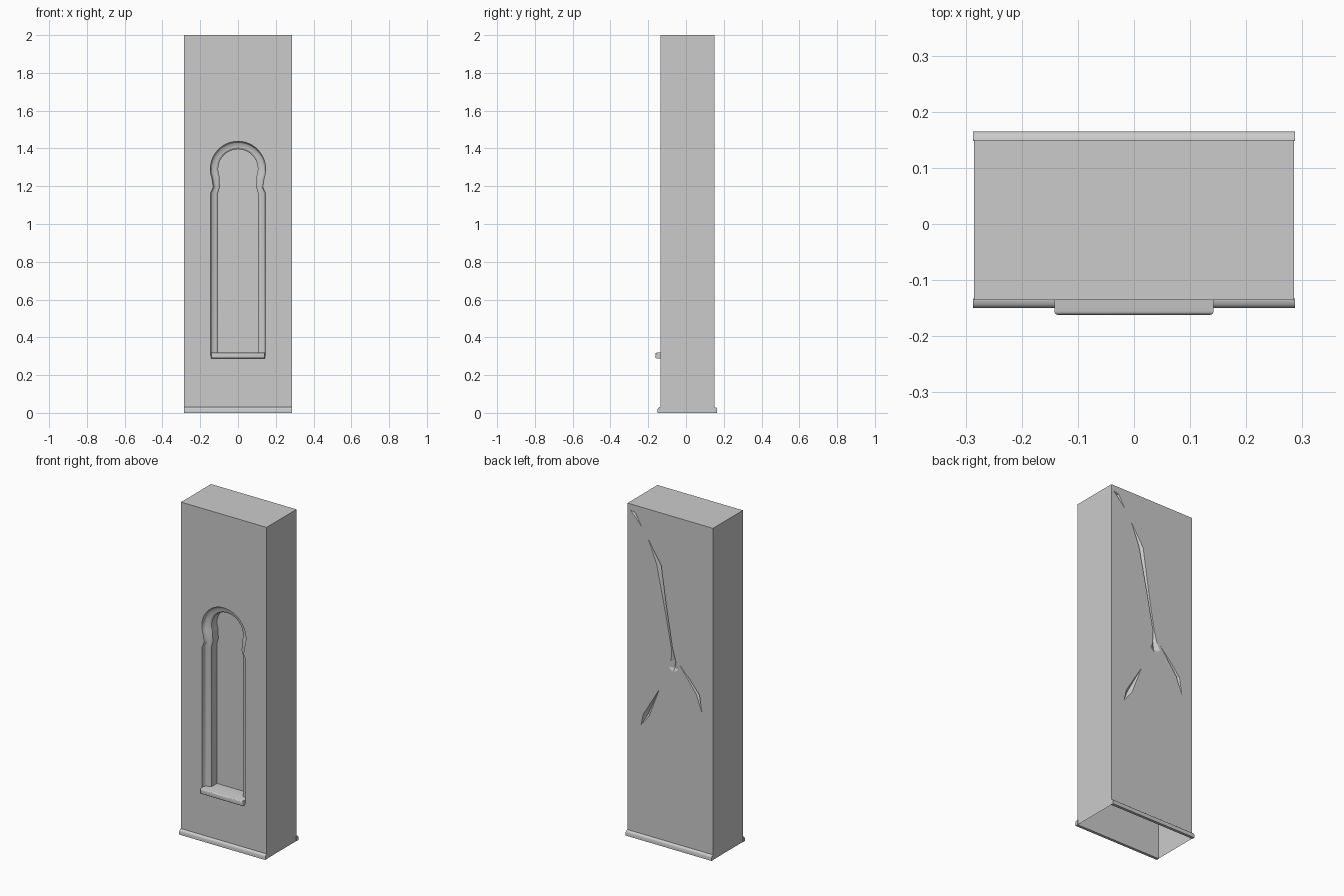
import bpy, bmesh
from math import sin, cos, radians
from mathutils import Vector

if "Cube" in bpy.data.objects:
    bpy.data.objects.remove(bpy.data.objects["Cube"])

W, YF, YB, H = 0.285, -0.135, 0.15, 2.0


def finish(bm, name, angle=30):
    bmesh.ops.recalc_face_normals(bm, faces=bm.faces[:])
    me = bpy.data.meshes.new(name)
    bm.to_mesh(me)
    bm.free()
    ob = bpy.data.objects.new(name, me)
    bpy.context.collection.objects.link(ob)
    bpy.ops.object.select_all(action='DESELECT')
    ob.select_set(True)
    bpy.context.view_layer.objects.active = ob
    bpy.ops.object.shade_smooth_by_angle(angle=radians(angle))
    return ob


def loop_edges(bm, verts):
    out = []
    for a, b in zip(verts, verts[1:] + verts[:1]):
        out.append(bm.edges.get((a, b)) or bm.edges.new((a, b)))
    return out


def keyhole(t):
    """Keyhole arch outline; t=0 outer edge, t=1 inner edge."""
    mix = lambda a, b: a + (b - a) * t
    half = mix(0.145, 0.105)
    r = mix(0.147, 0.105)
    right = [(half, 0.30), (half, 1.165), (mix(0.131, 0.096), 1.195)]
    arc = [(r * cos(radians(a)), 1.291 + r * sin(radians(a)))
           for a in [-20 + 220 * i / 28 for i in range(29)]]
    return right + arc + [(-x, z) for x, z in reversed(right)]


def crack(bm, path):
    """Carve a V groove along (x, z, half width, depth); returns its rim edges."""
    left, right, low = [], [], []
    for x, z, w, d in path:
        a = bm.verts.new((x + w, YB, z))
        if w:
            left.append(a)
            right.append(bm.verts.new((x - w, YB, z)))
            low.append(bm.verts.new((x, YB - d, z)))
        else:
            left.append(a)
            right.append(a)
            low.append(a)
    for side in (left, right):
        for i in range(len(path) - 1):
            face = []
            for v in (side[i], side[i + 1], low[i + 1], low[i]):
                if v not in face:
                    face.append(v)
            bm.faces.new(face)
    return loop_edges(bm, left + right[-2:0:-1])


# Wall shell, open underneath
bm = bmesh.new()
rect = [(-W, 0), (W, 0), (W, H), (-W, H)]
front = [bm.verts.new((x, YF, z)) for x, z in rect]
back = [bm.verts.new((x, YB, z)) for x, z in rect]
for i in (1, 2, 3):
    j = (i + 1) % 4
    bm.faces.new((front[i], front[j], back[j], back[i]))

# Moulded keyhole niche
section = [(0, 0), (0.06, 0.010), (0.2, 0.019), (0.45, 0.025),
           (0.8, 0.027), (1, 0.033), (1, 0.085)]
rings = [[bm.verts.new((x, YF + d, z)) for x, z in keyhole(t)] for t, d in section]
n = len(rings[0])
for a, b in zip(rings, rings[1:]):
    for i in range(n):
        j = (i + 1) % n
        bm.faces.new((a[i], a[j], b[j], b[i]))
bm.faces.new(rings[-1])
bmesh.ops.triangle_fill(bm, edges=loop_edges(bm, front) + loop_edges(bm, rings[0]),
                        use_beauty=True, normal=Vector((0, -1, 0)))

# Cracks in the back face
cracks = [
    [(0.272, 1.965, 0, 0), (0.245, 1.955, 0.012, 0.015), (0.192, 1.885, 0, 0)],
    [(0.146, 1.818, 0, 0), (0.076, 1.685, 0.015, 0.02), (0.03, 1.43, 0.007, 0.012),
     (-0.012, 1.2, 0.004, 0.012), (-0.022, 1.125, 0.016, 0.02),
     (-0.023, 1.085, 0.034, 0.012), (-0.018, 1.06, 0, 0)],
    [(-0.06, 1.118, 0, 0), (-0.12, 1.05, 0.007, 0.012),
     (-0.184, 0.97, 0.011, 0.018), (-0.212, 0.868, 0, 0)],
    [(0.073, 0.932, 0, 0), (0.16, 0.755, 0.02, 0.02), (0.196, 0.685, 0, 0)],
]
edges = loop_edges(bm, back)
for path in cracks:
    edges += crack(bm, path)
bmesh.ops.triangle_fill(bm, edges=edges, use_beauty=True, normal=Vector((0, 1, 0)))
finish(bm, "wall", 25)


# Skirting strips along front and back
def skirting(name, y0, s):
    prof = [(-0.002, 0), (0.015, 0), (0.015, 0.019), (0.013, 0.025),
            (0.008, 0.029), (0, 0.031), (-0.002, 0.031)]
    bm = bmesh.new()
    ends = [[bm.verts.new((x, y0 + s * y, z)) for y, z in prof] for x in (-0.287, 0.287)]
    for i in range(len(prof)):
        j = (i + 1) % len(prof)
        bm.faces.new((ends[0][i], ends[0][j], ends[1][j], ends[1][i]))
    for e in ends:
        bm.faces.new(e)
    finish(bm, name, 35)


skirting("front_skirting", YF, -1)
skirting("back_skirting", YB, 1)

# Window sill with rounded edges
bm = bmesh.new()
bmesh.ops.create_cube(bm, size=1)
y0, y1 = -0.162, -0.048
for v in bm.verts:
    v.co = Vector((v.co.x * 0.284, (y0 + y1) / 2 + v.co.y * (y1 - y0), 0.304 + v.co.z * 0.03))
near = [e for e in bm.edges if any(v.co.y < -0.1 for v in e.verts)
        and all(v.co.y < -0.1 for v in e.verts)]
bmesh.ops.bevel(bm, geom=near, offset=0.007, segments=3, profile=0.5, affect='EDGES')
finish(bm, "sill", 35)
